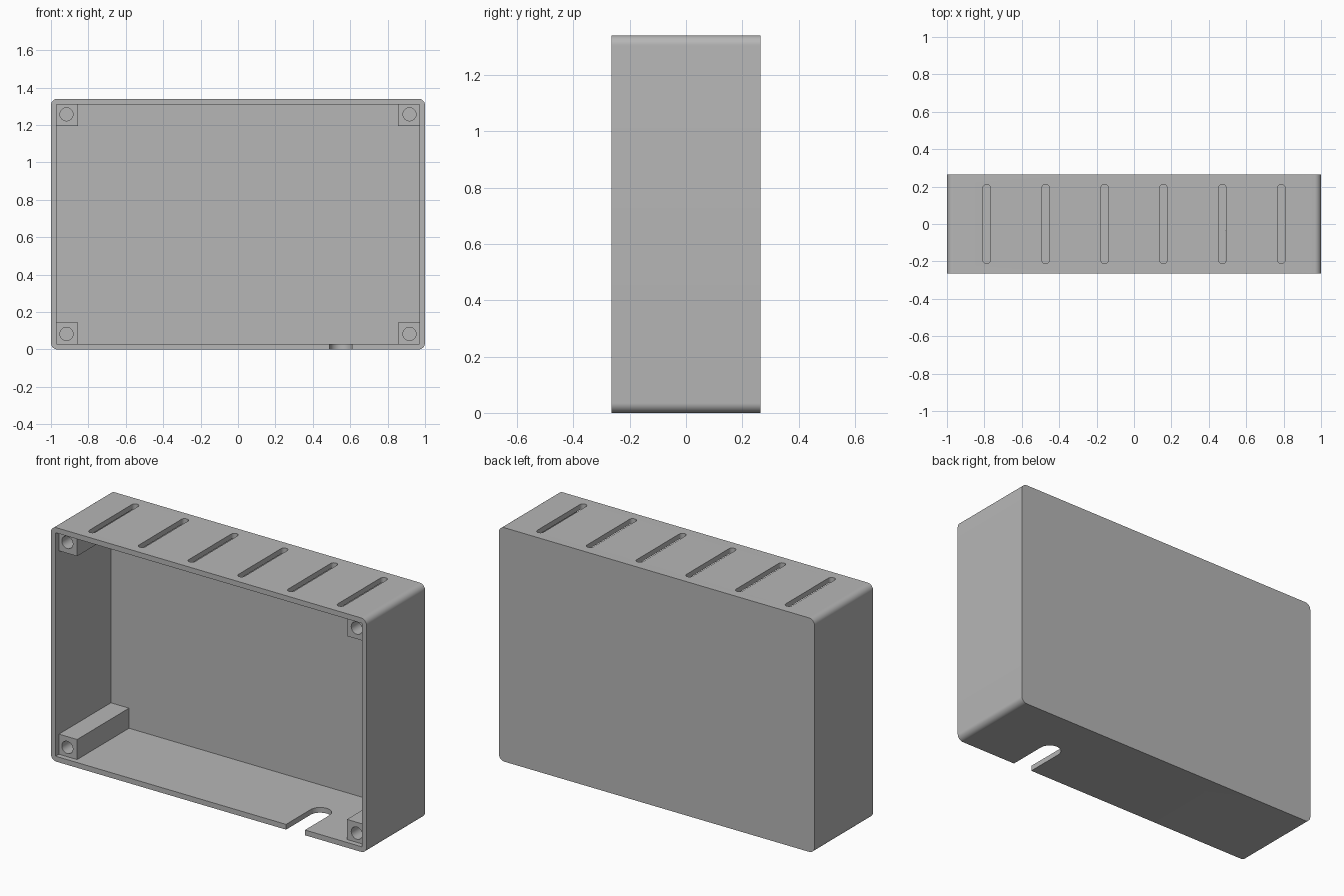
import bpy, bmesh, math
from mathutils import Vector

if "Cube" in bpy.data.objects:
    bpy.data.objects.remove(bpy.data.objects["Cube"], do_unlink=True)

WIDTH, DEPTH, HEIGHT = 2.0, 0.53, 1.34
WALL, ROUND = 0.03, 0.035
FRONT, BACK = -DEPTH / 2, DEPTH / 2
POST, RECESS = 0.115, 0.03

grey = bpy.data.materials.new("plain grey")
grey.use_nodes = True
colour = (0.47, 0.47, 0.47, 1)
grey.diffuse_color = colour
grey.node_tree.nodes["Principled BSDF"].inputs["Base Color"].default_value = colour


def rounded_rect(u0, u1, v0, v1, r, steps=10):
    """Outline of a rectangle with arcs of radius r at its corners."""
    if r == 0:
        return [(u0, v0), (u1, v0), (u1, v1), (u0, v1)]
    pts = []
    centres = [(u1 - r, v1 - r), (u0 + r, v1 - r), (u0 + r, v0 + r), (u1 - r, v0 + r)]
    for quarter, (cu, cv) in enumerate(centres):
        for i in range(steps + 1):
            a = math.pi / 2 * (quarter + i / steps)
            p = (cu + r * math.cos(a), cv + r * math.sin(a))
            if not pts or math.dist(p, pts[-1]) > 1e-5:
                pts.append(p)
    if math.dist(pts[0], pts[-1]) < 1e-5:
        pts.pop()
    return pts


def prism(name, outline, start, end, axis):
    """Extrude an outline along y (outline in x, z) or along z (outline in x, y)."""
    place = (lambda u, v: (u, start, v)) if axis == "y" else (lambda u, v: (u, v, start))
    move = Vector((0, end - start, 0) if axis == "y" else (0, 0, end - start))
    bm = bmesh.new()
    face = bm.faces.new([bm.verts.new(place(u, v)) for u, v in outline])
    grown = bmesh.ops.extrude_face_region(bm, geom=[face])
    verts = [g for g in grown["geom"] if isinstance(g, bmesh.types.BMVert)]
    bmesh.ops.translate(bm, verts=verts, vec=move)
    bmesh.ops.recalc_face_normals(bm, faces=bm.faces)
    mesh = bpy.data.meshes.new(name)
    bm.to_mesh(mesh)
    bm.free()
    mesh.materials.append(grey)
    obj = bpy.data.objects.new(name, mesh)
    bpy.context.scene.collection.objects.link(obj)
    return obj


def cut(obj, cutters):
    """Subtract the cutters, bake the result and remove them."""
    for cutter in cutters:
        mod = obj.modifiers.new("cut", "BOOLEAN")
        mod.operation, mod.solver, mod.object = "DIFFERENCE", "EXACT", cutter
    graph = bpy.context.evaluated_depsgraph_get()
    baked = bpy.data.meshes.new_from_object(obj.evaluated_get(graph))
    obj.modifiers.clear()
    obj.data = baked
    for cutter in cutters:
        bpy.data.objects.remove(cutter, do_unlink=True)


def smooth(obj):
    bpy.ops.object.select_all(action="DESELECT")
    obj.select_set(True)
    bpy.context.view_layer.objects.active = obj
    bpy.ops.object.shade_smooth_by_angle(angle=math.radians(30))


# Open-fronted shell
half = WIDTH / 2
case = prism("case_shell", rounded_rect(-half, half, 0, HEIGHT, ROUND), FRONT, BACK, "y")
inner = half - WALL
cutters = [prism("cavity", rounded_rect(-inner, inner, WALL, HEIGHT - WALL, 0),
                 FRONT - 0.1, BACK - WALL, "y")]

# Six vent slots through the top
for i in range(6):
    x = (i - 2.5) * 0.315
    cutters.append(prism("vent", rounded_rect(x - 0.02, x + 0.02, -0.212, 0.212, 0.02),
                         HEIGHT - 0.1, HEIGHT + 0.1, "z"))

# Round-ended cable notch in the floor
cutters.append(prism("notch", rounded_rect(0.49, 0.61, FRONT - 0.2, FRONT + 0.283, 0.06),
                     -0.1, 0.1, "z"))
cut(case, cutters)
smooth(case)

# Screw posts with blind holes in the four corners
for side, sx in (("left", 1), ("right", -1)):
    for level in ("lower", "upper"):
        xs = sorted((sx * (inner + 0.01), sx * (inner - POST)))
        zs = sorted(z if level == "lower" else HEIGHT - z
                    for z in (WALL - 0.01, WALL + POST))
        post = prism(f"{level}_{side}_screw_post", rounded_rect(*xs, *zs, 0),
                     FRONT + RECESS, BACK - 0.02, "y")
        cx = sx * 0.917
        cz = 0.083 if level == "lower" else HEIGHT - 0.083
        r = 0.035
        hole = prism("hole", rounded_rect(cx - r, cx + r, cz - r, cz + r, r),
                     FRONT - 0.1, FRONT + RECESS + 0.25, "y")
        cut(post, [hole])
        smooth(post)
